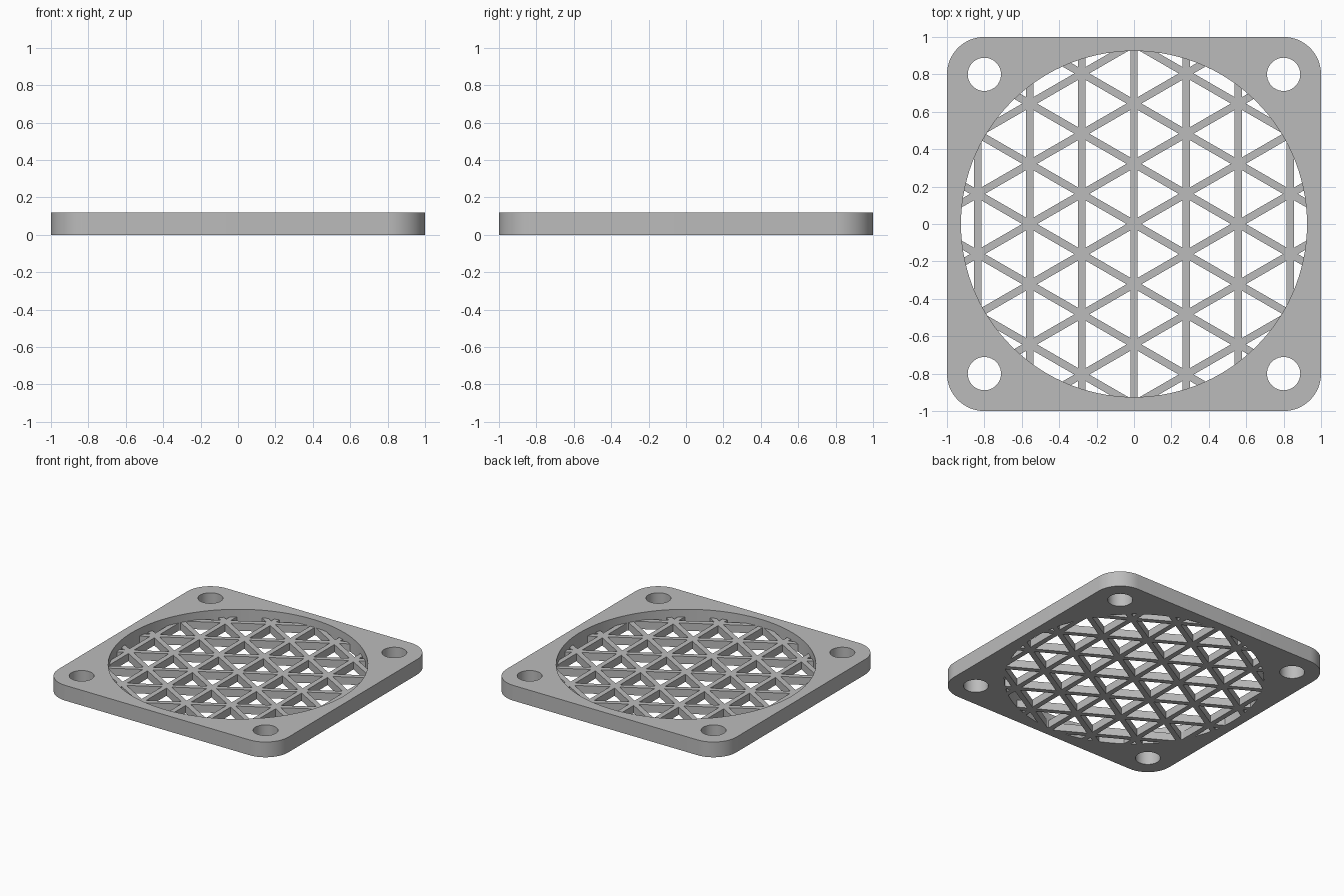
import bpy, bmesh
from math import pi, sin, cos, sqrt, hypot, radians
from mathutils import Matrix

if "Cube" in bpy.data.objects:
    bpy.data.objects.remove(bpy.data.objects["Cube"])

HEIGHT = 0.12          # frame thickness
GRID_HEIGHT = 0.06     # recessed grille thickness
OPENING = 0.925        # opening radius
CORNER = 0.2           # outer corner radius
MOUNT = 0.8            # screw hole offset
HOLE = 0.089           # screw hole radius
PITCH = 0.322          # distance between bar crossings
BAR = 0.04             # bar width

grey = bpy.data.materials.new("plain grey")
grey.use_nodes = True
grey.diffuse_color = (0.5, 0.5, 0.5, 1)
grey.node_tree.nodes["Principled BSDF"].inputs["Base Color"].default_value = (0.5, 0.5, 0.5, 1)


def arc(x, y, r, start, sweep, n):
    """Points along an arc; a full turn leaves out its repeated end."""
    return [(x + r * cos(start + sweep * i / n), y + r * sin(start + sweep * i / n))
            for i in range(n if sweep > 6 else n + 1)]


def circle(x, y, r, n):
    return arc(x, y, r, 0, 2 * pi, n)


def add_object(name, mesh):
    obj = bpy.data.objects.new(name, mesh)
    bpy.context.collection.objects.link(obj)
    mesh.materials.clear()
    mesh.materials.append(grey)
    return obj


def plate(name, outlines, height):
    """Extrude closed outlines into a plate standing on z = 0; inner ones are holes."""
    curve = bpy.data.curves.new(name, 'CURVE')
    curve.dimensions = '2D'
    curve.fill_mode = 'BOTH'
    curve.extrude = height / 2
    for points in outlines:
        spline = curve.splines.new('POLY')
        spline.points.add(len(points) - 1)
        for p, (x, y) in zip(spline.points, points):
            p.co = (x, y, 0, 1)
        spline.use_cyclic_u = True
    source = bpy.data.objects.new(name + " outline", curve)
    bpy.context.collection.objects.link(source)
    mesh = bpy.data.meshes.new_from_object(source)
    bpy.data.objects.remove(source)
    bm = bmesh.new()
    bm.from_mesh(mesh)
    bmesh.ops.remove_doubles(bm, verts=bm.verts, dist=0.0001)
    bmesh.ops.translate(bm, verts=bm.verts, vec=(0, 0, height / 2))
    bmesh.ops.recalc_face_normals(bm, faces=bm.faces)
    bm.to_mesh(mesh)
    bm.free()
    return add_object(name, mesh)


# Frame: rounded square with the big opening and four screw holes
outline, holes = [], []
for i, (sx, sy) in enumerate([(1, 1), (-1, 1), (-1, -1), (1, -1)]):
    c = 1 - CORNER
    outline += arc(sx * c, sy * c, CORNER, i * pi / 2, pi / 2, 16)
    holes.append(circle(sx * MOUNT, sy * MOUNT, HOLE, 40))
frame = plate("frame", [outline, circle(0, 0, OPENING, 120)] + holes, HEIGHT)

# Grille: thin disc with a triangular pattern of openings
grille = plate("grille", [circle(0, 0, OPENING, 120)], GRID_HEIGHT)

row = PITCH * sqrt(3) / 2
tri_radius = PITCH / sqrt(3) - BAR
bm = bmesh.new()
for i in range(-5, 5):
    for j in range(-5, 6):
        # each cell holds one triangle pointing left and one pointing right
        for step, shift, turn in ((1 / 3, (i + 1) % 2, 0), (2 / 3, i % 2, pi)):
            x = (i + step) * row
            # centroid lies level with the lone corner of its triangle
            y = (j + shift / 2) * PITCH
            if hypot(x, y) > OPENING + tri_radius:
                continue
            # flat side faces the column holding two corners
            place = Matrix.Translation((x, y, GRID_HEIGHT / 2)) @ Matrix.Rotation(turn, 4, 'Z')
            verts = [[bm.verts.new(place @ Matrix.Rotation(k * 2 * pi / 3, 4, 'Z')
                                   @ Matrix.Translation((tri_radius, 0, z)).translation)
                      for k in range(3)] for z in (-0.1, 0.1)]
            low, high = verts
            bm.faces.new(low[::-1])
            bm.faces.new(high)
            for k in range(3):
                n = (k + 1) % 3
                bm.faces.new((low[k], low[n], high[n], high[k]))
cut_mesh = bpy.data.meshes.new("triangle cutters")
bm.to_mesh(cut_mesh)
bm.free()
cutters = add_object("triangle_cutters", cut_mesh)

cut = grille.modifiers.new("triangles", 'BOOLEAN')
cut.operation = 'DIFFERENCE'
cut.solver = 'EXACT'
cut.object = cutters
bpy.context.view_layer.update()
graph = bpy.context.evaluated_depsgraph_get()
grille_mesh = bpy.data.meshes.new_from_object(grille.evaluated_get(graph))
grille.modifiers.clear()
grille.data = grille_mesh
bpy.data.objects.remove(cutters)

# Smooth round walls, crisp edges
for obj in (frame, grille):
    obj.data.shade_smooth()
    obj.data.set_sharp_from_angle(angle=radians(30))
